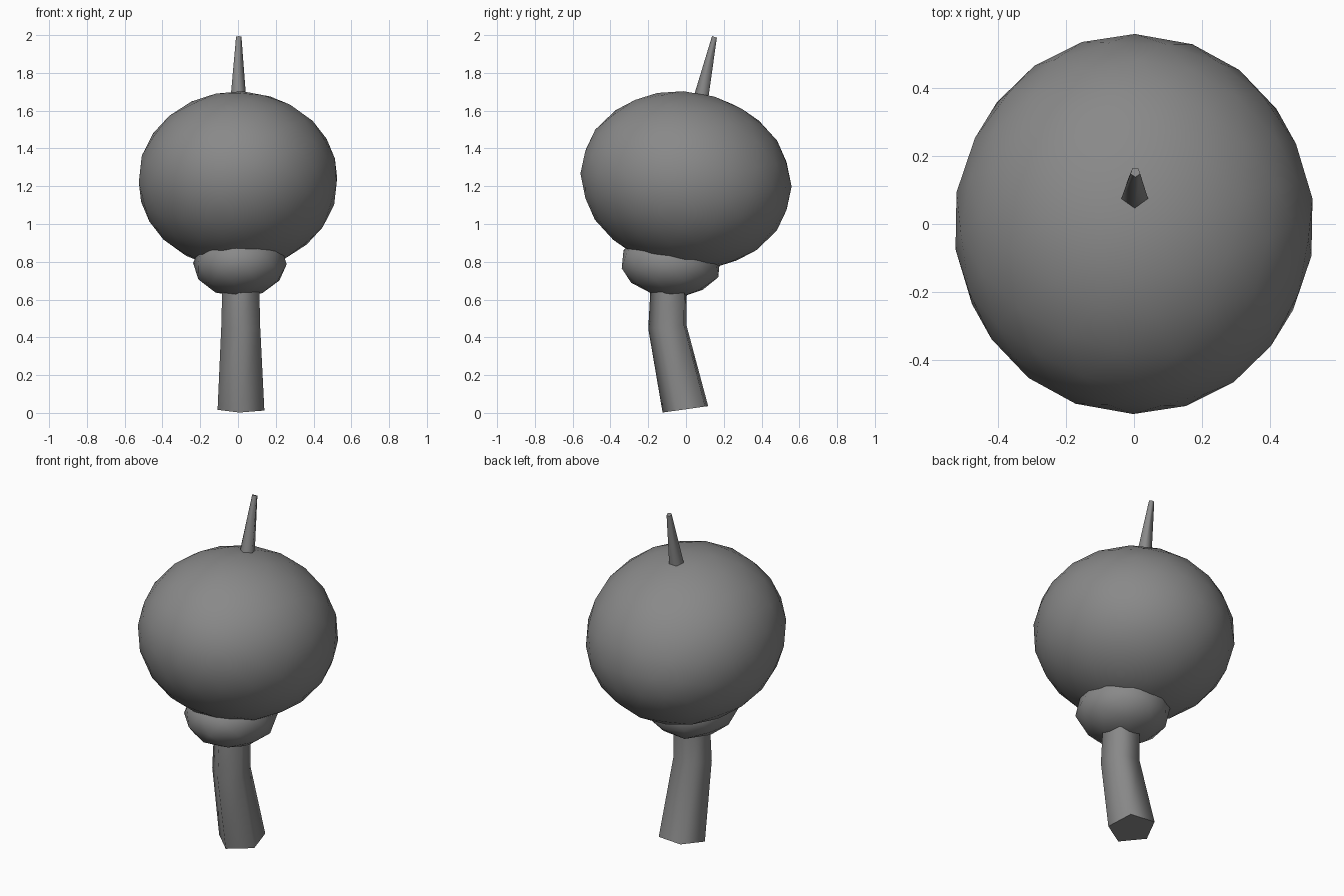
import bpy, bmesh, math
from mathutils import Matrix, Vector

if "Cube" in bpy.data.objects:
    bpy.data.objects.remove(bpy.data.objects["Cube"])

grey = bpy.data.materials.new("dark grey")
grey.diffuse_color = (0.25, 0.25, 0.25, 1)
grey.use_nodes = True
grey.node_tree.nodes["Principled BSDF"].inputs["Base Color"].default_value = grey.diffuse_color


def finish(name, bm, angle):
    bmesh.ops.recalc_face_normals(bm, faces=bm.faces)
    mesh = bpy.data.meshes.new(name)
    bm.to_mesh(mesh)
    bm.free()
    mesh.materials.append(grey)
    ob = bpy.data.objects.new(name, mesh)
    bpy.context.collection.objects.link(ob)
    bpy.ops.object.select_all(action='DESELECT')
    ob.select_set(True)
    bpy.context.view_layer.objects.active = ob
    bpy.ops.object.shade_smooth_by_angle(angle=math.radians(angle))
    return ob


def blob(name, subdivisions, centre, radii, tilt, spin):
    """Faceted ball, stretched to an ellipsoid and tilted about x."""
    bm = bmesh.new()
    bmesh.ops.create_icosphere(bm, subdivisions=subdivisions, radius=1)
    m = (Matrix.Translation(centre)
         @ Matrix.Rotation(math.radians(tilt), 4, 'X')
         @ Matrix.Diagonal((*radii, 1))
         @ Matrix.Rotation(math.radians(spin[0]), 4, 'X')
         @ Matrix.Rotation(math.radians(spin[1]), 4, 'Z'))
    bmesh.ops.transform(bm, matrix=m, verts=bm.verts)
    return finish(name, bm, 60)


def tube(name, rings, turn=0):
    """Five-sided tube; each ring is (centre, radius, lean about x)."""
    bm = bmesh.new()
    loops = []
    for centre, radius, lean in rings:
        rot = Matrix.Rotation(math.radians(lean), 3, 'X')
        loop = []
        for i in range(5):
            a = math.radians(-90 + turn) + i * math.tau / 5
            p = Vector((radius * math.cos(a), radius * math.sin(a), 0))
            loop.append(bm.verts.new(Vector(centre) + rot @ p))
        loops.append(loop)
    for low, high in zip(loops, loops[1:]):
        for i in range(5):
            j = (i + 1) % 5
            bm.faces.new((low[i], low[j], high[j], high[i]))
    bm.faces.new(loops[0][::-1])
    bm.faces.new(loops[-1])
    return finish(name, bm, 75)


# Big round head and the lumpy collar under it
blob("head", 3, (0, 0, 1.232), (0.53, 0.562, 0.468), -11, (25, 8))
blob("collar", 2, (0.01, -0.08, 0.79), (0.25, 0.27, 0.178), -4, (14, 10))

# Bent stem
tube("stem", [((0.02, 0.005, 0.02), 0.131, 8),
              ((0.018, -0.092, 0.457), 0.109, 6),
              ((0.018, -0.083, 0.72), 0.102, 0)], turn=-6)

# Thin spike on top
tube("spike", [((0.002, 0.077, 1.62), 0.045, -12),
               ((0.002, 0.088, 1.69), 0.041, -12),
               ((0.004, 0.152, 1.99), 0.015, -20)])
